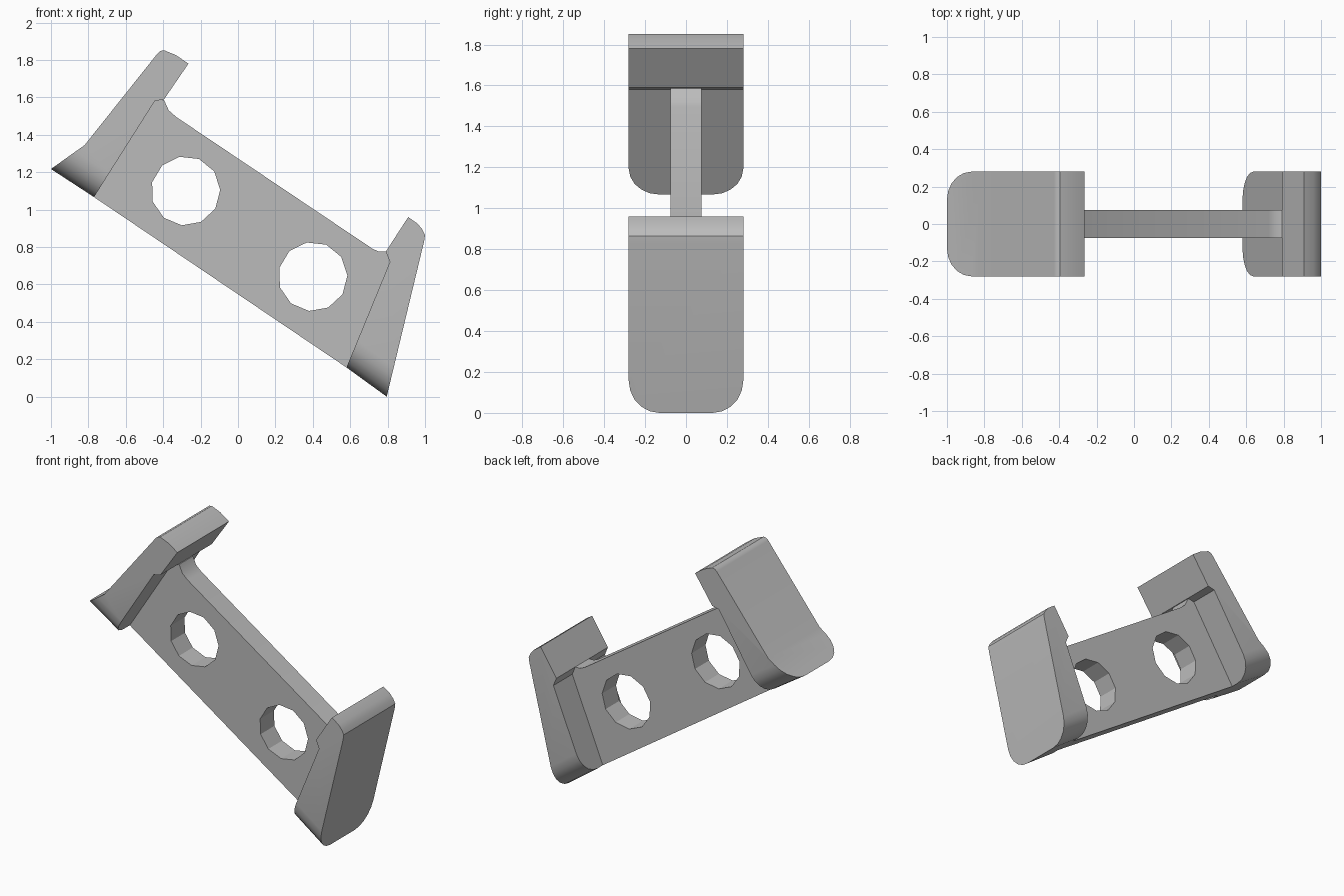
import bpy, bmesh, math

cube = bpy.data.objects.get("Cube")
if cube:
    bpy.data.objects.remove(cube, do_unlink=True)

grey = bpy.data.materials.new("plain grey")
grey.use_nodes = True
colour = (0.5, 0.5, 0.5, 1)
grey.diffuse_color = colour
grey.node_tree.nodes["Principled BSDF"].inputs["Base Color"].default_value = colour


def extrude_outlines(bm, outlines, half):
    """Fill side outlines (any after the first are holes) and give them depth along y."""
    edges = []
    for outline in outlines:
        verts = [bm.verts.new((x, -half, z)) for x, z in outline]
        edges += [bm.edges.new((v, verts[i - 1])) for i, v in enumerate(verts)]
    bmesh.ops.triangle_fill(bm, edges=edges, use_beauty=True, use_dissolve=False)
    solid = bmesh.ops.extrude_face_region(bm, geom=bm.faces[:], use_keep_orig=True)
    moved = [g for g in solid["geom"] if isinstance(g, bmesh.types.BMVert)]
    bmesh.ops.translate(bm, verts=moved, vec=(0, 2 * half, 0))
    bmesh.ops.recalc_face_normals(bm, faces=bm.faces[:])


def finish(bm, name):
    bmesh.ops.recalc_face_normals(bm, faces=bm.faces[:])
    mesh = bpy.data.meshes.new(name)
    bm.to_mesh(mesh)
    bm.free()
    mesh.materials.append(grey)
    obj = bpy.data.objects.new(name, mesh)
    bpy.context.collection.objects.link(obj)
    bpy.ops.object.select_all(action="DESELECT")
    obj.select_set(True)
    bpy.context.view_layer.objects.active = obj
    bpy.ops.object.shade_smooth_by_angle(angle=math.radians(30))


def ring(cx, cz, radius=0.185, sides=11):
    angles = [math.radians(100) + math.tau * i / sides for i in range(sides)]
    return [(cx + radius * math.cos(a), cz + radius * math.sin(a)) for a in angles]


def jaw(name, outline):
    """Wide end block; the first two outline points are its lower end, with rounded corners."""
    bm = bmesh.new()
    half = 0.28
    extrude_outlines(bm, [outline], half)
    bmesh.ops.dissolve_limit(bm, angle_limit=0.01, verts=bm.verts[:], edges=bm.edges[:])

    def at(v, p):
        return abs(v.co.x - p[0]) + abs(v.co.z - p[1]) < 0.001
    a, b = outline[:2]
    corners = [e for e in bm.edges
               if any(at(v, a) for v in e.verts) and any(at(v, b) for v in e.verts)
               and abs(e.verts[0].co.y - e.verts[1].co.y) < 0.001]
    bmesh.ops.bevel(bm, geom=corners, offset=0.15, offset_type="OFFSET",
                    segments=5, profile=0.5, affect="EDGES")
    finish(bm, name)


# Thin web with two round openings and filleted ends on its upper edge
web = bmesh.new()
extrude_outlines(web, [
    [(-0.77, 1.067), (0.58, 0.156), (0.70, 0.20), (0.84, 0.72), (0.79, 0.775),
     (0.755, 0.775), (0.72, 0.79), (-0.33, 1.495), (-0.37, 1.53), (-0.395, 1.585),
     (-0.46, 1.60), (-0.80, 1.15)],
    ring(-0.28, 1.10), ring(0.40, 0.642)], 0.075)
finish(web, "web")

# Upper jaw, with a step under its overhanging lip
jaw("upper_jaw", [
    (-0.77, 1.067), (-1.0, 1.217), (-0.82, 1.345), (-0.43, 1.835), (-0.415, 1.848),
    (-0.395, 1.852), (-0.33, 1.825), (-0.265, 1.78), (-0.395, 1.59), (-0.445, 1.58)])

# Lower jaw, a wedge leaning outwards
jaw("lower_jaw", [
    (0.58, 0.156), (0.795, 0.0), (0.995, 0.83), (1.0, 0.865), (0.985, 0.895),
    (0.96, 0.925), (0.91, 0.96), (0.79, 0.775), (0.812, 0.72)])
